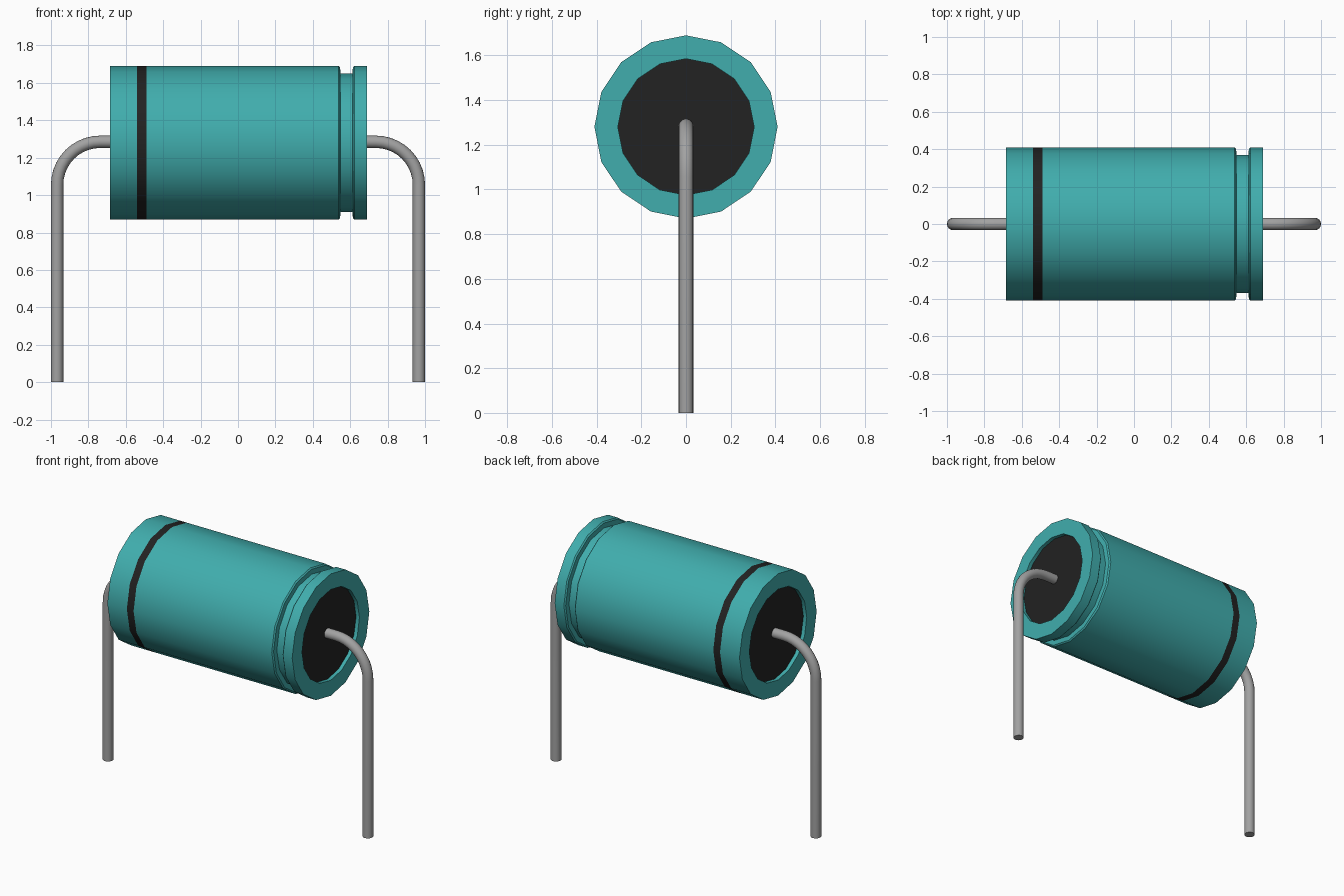
import bpy, bmesh, math

cube = bpy.data.objects.get("Cube")
if cube:
    bpy.data.objects.remove(cube, do_unlink=True)

AXIS_Z = 1.28    # height of the body axis
SIDES = 16
WIRE_R = 0.033


def material(name, rgb, rough=0.6):
    m = bpy.data.materials.new(name)
    m.use_nodes = True
    m.diffuse_color = (*rgb, 1)
    bsdf = m.node_tree.nodes["Principled BSDF"]
    bsdf.inputs["Base Color"].default_value = (*rgb, 1)
    bsdf.inputs["Roughness"].default_value = rough
    return m


TEAL = material("teal sleeve", (0.052, 0.42, 0.42))
BLACK = material("black", (0.016, 0.016, 0.016))
GREY = material("grey metal", (0.36, 0.36, 0.36), 0.4)


def smooth(ob):
    bpy.ops.object.select_all(action="DESELECT")
    ob.select_set(True)
    bpy.context.view_layer.objects.active = ob
    bpy.ops.object.shade_smooth_by_angle(angle=math.radians(30))


def lathe(name, profile, mats, mat_rule=lambda f: 0):
    """Spin an (x, radius) profile around the body axis."""
    bm = bmesh.new()
    vs = [bm.verts.new((x, 0, r)) for x, r in profile]
    es = [bm.edges.new(p) for p in zip(vs, vs[1:])]
    bmesh.ops.spin(bm, geom=vs + es, cent=(0, 0, 0), axis=(1, 0, 0),
                   angle=2 * math.pi, steps=SIDES, use_merge=True)
    bmesh.ops.remove_doubles(bm, verts=bm.verts[:], dist=1e-5)
    bmesh.ops.recalc_face_normals(bm, faces=bm.faces[:])
    for f in bm.faces:
        f.material_index = mat_rule(f)
    me = bpy.data.meshes.new(name)
    bm.to_mesh(me)
    bm.free()
    for m in mats:
        me.materials.append(m)
    ob = bpy.data.objects.new(name, me)
    ob.location.z = AXIS_Z
    bpy.context.collection.objects.link(ob)
    smooth(ob)
    return ob


# Sleeve with a polarity stripe, a crimped groove and a lip at each end
R, GROOVE, HOLE = 0.41, 0.37, 0.305
sleeve = [(-0.655, HOLE), (-0.685, HOLE), (-0.685, R), (-0.54, R), (-0.49, R),
          (0.538, R), (0.546, R - 0.008), (0.548, GROOVE), (0.612, GROOVE),
          (0.614, R - 0.008), (0.622, R), (0.69, R), (0.69, HOLE),
          (0.66, HOLE), (-0.655, HOLE)]


def stripe(f):
    c = f.calc_center_median()
    return 1 if -0.54 < c.x < -0.49 and c.yz.length > 0.35 else 0


lathe("sleeve", sleeve, [TEAL, BLACK], stripe)

# Recessed seal, closing both ends
lathe("end_seal", [(-0.66, 0), (-0.66, HOLE), (0.665, HOLE), (0.665, 0)], [BLACK])


# Bent wire legs
def wire(name, side):
    bend, x_leg, n = 0.23, 1 - WIRE_R, 10
    z_top = AXIS_Z + 0.005
    pts = [(0.6, z_top)]
    for i in range(n + 1):
        a = math.pi / 2 * (1 - i / n)
        pts.append((x_leg - bend + bend * math.cos(a),
                    z_top - bend + bend * math.sin(a)))
    pts.append((x_leg, 0))
    cu = bpy.data.curves.new(name, "CURVE")
    cu.dimensions = "3D"
    cu.bevel_depth = WIRE_R
    cu.bevel_resolution = 6
    cu.use_fill_caps = True
    sp = cu.splines.new("POLY")
    sp.points.add(len(pts) - 1)
    for p, (x, z) in zip(sp.points, pts):
        p.co = (side * x, 0, z, 1)
    cu.materials.append(GREY)
    ob = bpy.data.objects.new(name, cu)
    bpy.context.collection.objects.link(ob)
    bpy.ops.object.select_all(action="DESELECT")
    ob.select_set(True)
    bpy.context.view_layer.objects.active = ob
    bpy.ops.object.convert(target="MESH")
    smooth(bpy.context.view_layer.objects.active)


wire("left_wire", 1)
wire("right_wire", -1)
